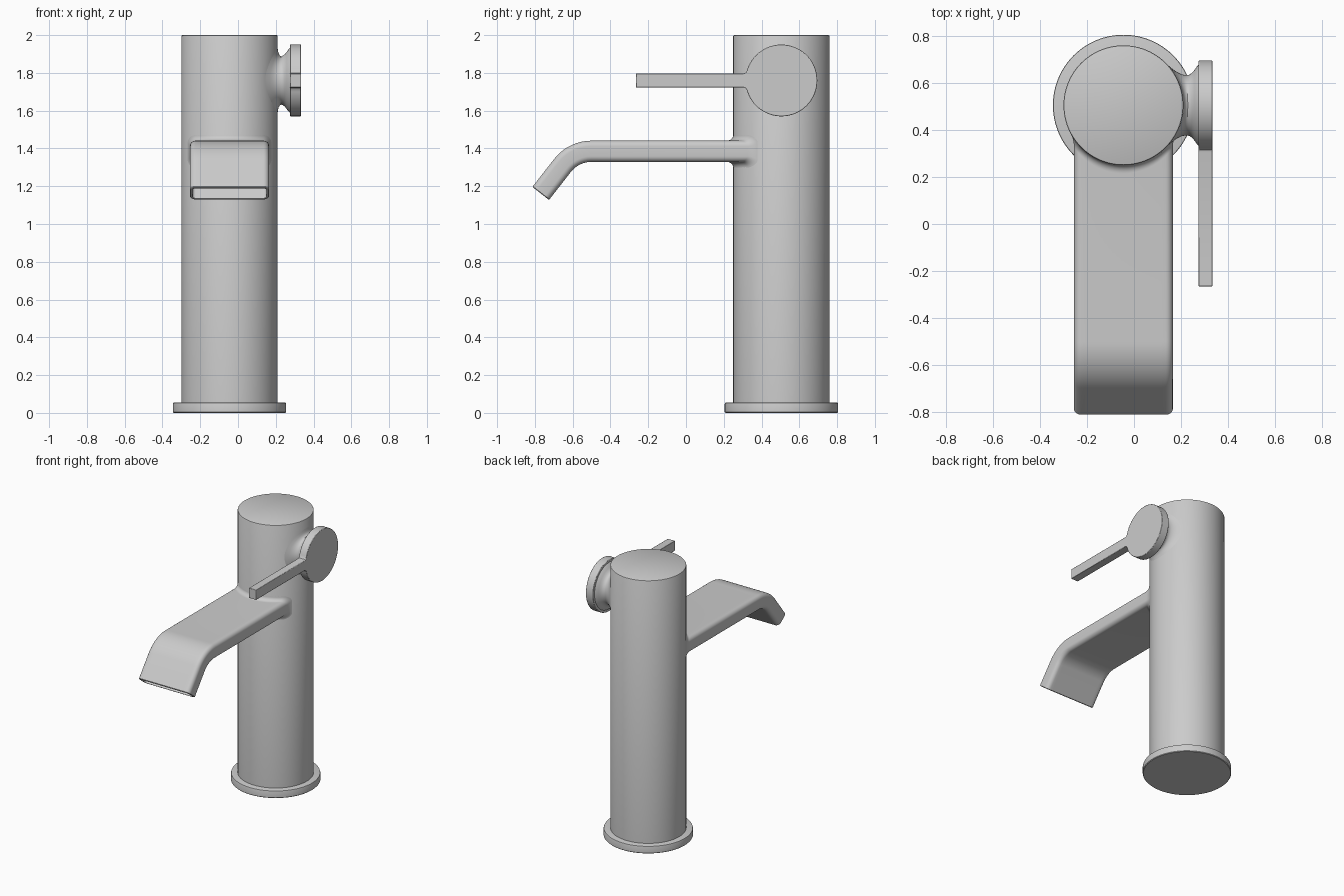
import bpy, bmesh
from math import sin, cos, pi, sqrt, radians, asin
from mathutils import Vector

cube = bpy.data.objects.get("Cube")
if cube:
    bpy.data.objects.remove(cube, do_unlink=True)

CX, CY, R = -0.045, 0.505, 0.255     # body axis and radius
HZ = 1.76                            # handle axis height
SEG = 96

metal = bpy.data.materials.new("brushed_grey")
metal.use_nodes = True
grey = (0.6, 0.6, 0.6, 1)
metal.diffuse_color = grey
metal.node_tree.nodes["Principled BSDF"].inputs["Base Color"].default_value = grey


def loft(name, rings, cap_start=True, cap_end=True):
    """Skin a list of closed rings that have equal point counts."""
    bm = bmesh.new()
    loops = [[bm.verts.new(p) for p in ring] for ring in rings]
    n = len(loops[0])
    for a, b in zip(loops, loops[1:]):
        for i in range(n):
            j = (i + 1) % n
            bm.faces.new((a[i], a[j], b[j], b[i]))
    if cap_start:
        bm.faces.new(loops[0][::-1])
    if cap_end:
        bm.faces.new(loops[-1])
    bmesh.ops.recalc_face_normals(bm, faces=bm.faces)
    mesh = bpy.data.meshes.new(name)
    bm.to_mesh(mesh)
    bm.free()
    obj = bpy.data.objects.new(name, mesh)
    bpy.context.collection.objects.link(obj)
    mesh.materials.append(metal)
    bpy.ops.object.select_all(action='DESELECT')
    obj.select_set(True)
    bpy.context.view_layer.objects.active = obj
    bpy.ops.object.shade_smooth_by_angle(angle=radians(35))
    return obj


def column(name, profile):
    """Turn a (radius, height) profile around the body axis."""
    angles = [2 * pi * i / SEG for i in range(SEG)]
    return loft(name, [[(CX + r * cos(a), CY + r * sin(a), z) for a in angles]
                       for r, z in profile])


def surface(offset):
    """Distance from the body axis to its skin, at a sideways offset."""
    return sqrt(max(R * R - offset * offset, 0))


# Base flange and body
column("base_flange", [(0.296, 0), (0.3, 0.004), (0.3, 0.047),
                       (0.298, 0.053), (0.292, 0.055)])
column("body", [(R, 0.02), (R, 1.994), (R - 0.002, 1.998), (R - 0.006, 2.0)])


# Spout: rounded slab swept along a straight run, a bend and a short drop
def section(ou, ov):
    """Rounded rectangle of (sideways, thickness) points, grown by offsets."""
    hw, ht, rad = 0.21 + ou, 0.056 + ov, 0.03 + min(ou, ov)
    pts = []
    for k, (su, sv) in enumerate([(1, 1), (-1, 1), (-1, -1), (1, -1)]):
        for i in range(7):
            a = (k + i / 6) * pi / 2
            pts.append((su * (hw - rad) + rad * cos(a), sv * (ht - rad) + rad * sin(a)))
        if k % 2 == 0:               # subdivide the wide sides
            for i in range(1, 20):
                pts.append((su * (hw - rad) * (1 - i / 10), sv * ht))
    return pts


SZ, BEND_Y, BEND_R, BEND, DROP = 1.385, -0.5, 0.195, radians(52), 0.188
rings = []
for i in range(9):                   # fillet that hugs the body
    t = i / 8 * pi / 2
    o, d = 0.03 * (1 - sin(t)), 0.035 * (1 - cos(t))
    rings.append([(CX + u, CY - surface(u) - d, SZ + v)
                  for u, v in section(0.4 * o, o)])


def station(angle, along, inset=0):
    """Spout ring at a bend angle, moved along the local direction."""
    y = BEND_Y - BEND_R * sin(angle) - along * cos(angle)
    z = SZ - BEND_R * (1 - cos(angle)) - along * sin(angle)
    return [(CX + u, y - v * sin(angle), z + v * cos(angle))
            for u, v in section(-inset, -inset)]


rings += [station(BEND * i / 14, 0) for i in range(15)]
rings += [station(BEND, DROP - 0.004), station(BEND, DROP, 0.004),
          station(BEND, DROP, 0.014), station(BEND, DROP - 0.08, 0.016)]
loft("spout", rings, cap_start=False)

# Handle neck: waisted collar growing out of the side of the body
NECK = [(0.17, 0), (0.152, 0.1), (0.14, 0.25), (0.131, 0.5), (0.128, 0.75), (0.13, 1)]
FLARE = [(0.138, 0.247), (0.15, 0.257), (0.163, 0.266), (0.175, 0.278)]
angles = [2 * pi * i / SEG for i in range(SEG)]
rings = []
for r, t in NECK:
    rings.append([((CX + surface(r * cos(a))) * (1 - t) + 0.235 * t,
                   CY + r * cos(a), HZ + r * sin(a)) for a in angles])
for r, x in FLARE:
    rings.append([(x, CY + r * cos(a), HZ + r * sin(a)) for a in angles])
loft("handle_neck", rings, cap_start=False)

# Handle: round plate and flat lever as one outline, with bevelled rims
DISC, HALF, TIP_Y = 0.19, 0.037, -0.265
gap = asin((HALF + 0.012) / DISC)
outline = [(CY + DISC * cos(a), HZ + DISC * sin(a)) for a in
           [-pi + gap + (2 * pi - 2 * gap) * i / 90 for i in range(91)]]
root = CY - DISC * cos(gap) - 0.012
outline += [(root + 0.005, HZ + HALF + 0.003), (root - 0.006, HZ + HALF),
            (TIP_Y, HZ + HALF), (TIP_Y, HZ - HALF),
            (root - 0.006, HZ - HALF), (root + 0.005, HZ - HALF - 0.003)]
handle = loft("handle_lever", [[(x, y, z) for y, z in outline] for x in (0.275, 0.334)])
bevel = handle.modifiers.new("soft_rims", 'BEVEL')
bevel.width = 0.003
bevel.segments = 2
bevel.limit_method = 'ANGLE'
bevel.angle_limit = radians(50)
